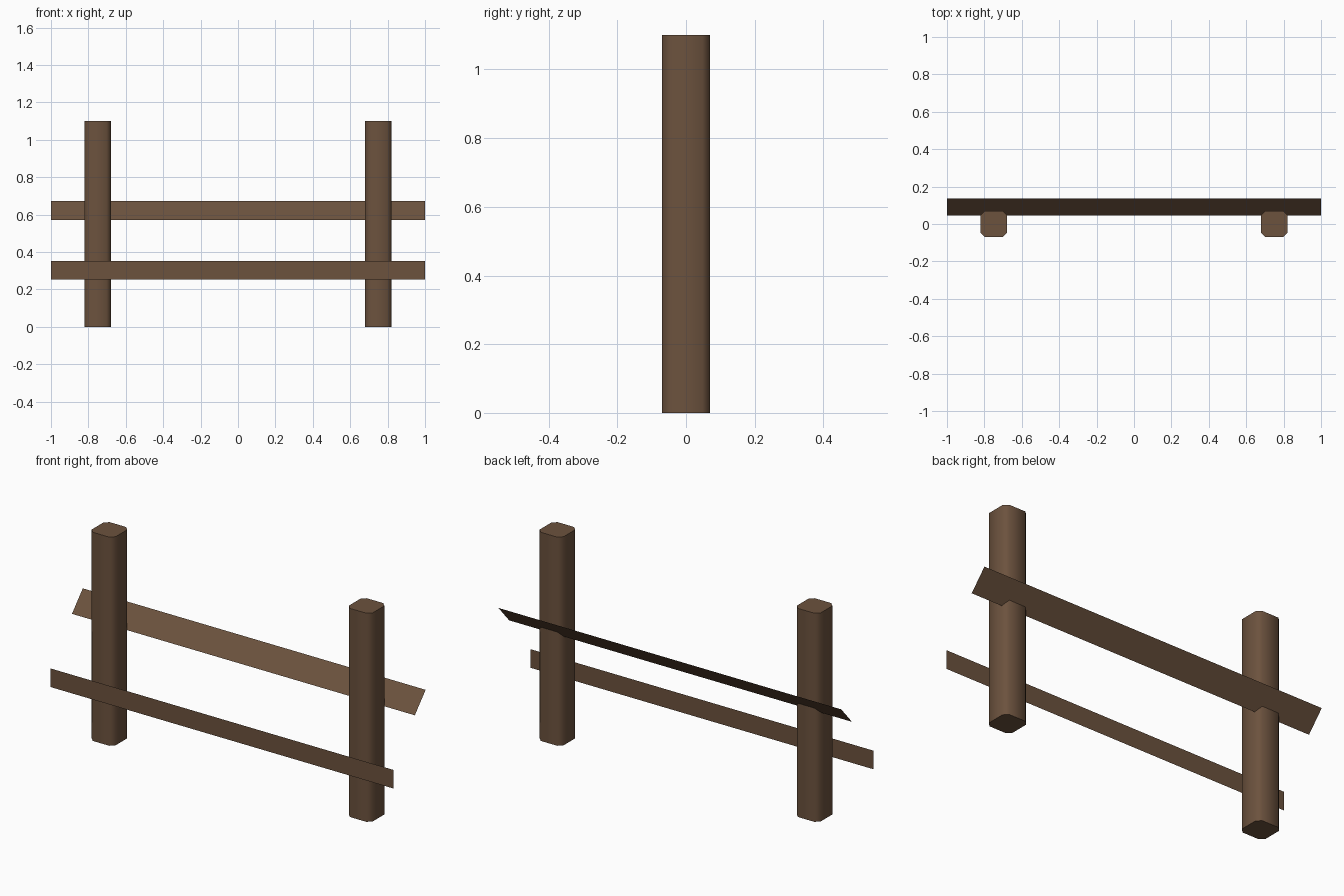
import bpy, bmesh
from math import radians

if "Cube" in bpy.data.objects:
    bpy.data.objects.remove(bpy.data.objects["Cube"])

wood = bpy.data.materials.new("dark_wood")
wood.diffuse_color = (0.15, 0.085, 0.048, 1)
wood.use_nodes = True
wood.node_tree.nodes["Principled BSDF"].inputs["Base Color"].default_value = wood.diffuse_color


def finish(name, bm):
    mesh = bpy.data.meshes.new(name)
    bm.to_mesh(mesh)
    bm.free()
    mesh.materials.append(wood)
    obj = bpy.data.objects.new(name, mesh)
    bpy.context.collection.objects.link(obj)
    bpy.ops.object.select_all(action='DESELECT')
    obj.select_set(True)
    bpy.context.view_layer.objects.active = obj
    bpy.ops.object.shade_smooth_by_angle(angle=radians(50))


# Square post with chamfered vertical corners
def post(name, x, half=0.07, cut=0.022, height=1.1):
    bm = bmesh.new()
    a, b = half, half - cut
    outline = [(b, -a), (a, -b), (a, b), (b, a), (-b, a), (-a, b), (-a, -b), (-b, -a)]
    base = bm.faces.new([bm.verts.new((x + px, py, 0)) for px, py in outline])
    ext = bmesh.ops.extrude_face_region(bm, geom=[base])
    top = [v for v in ext["geom"] if isinstance(v, bmesh.types.BMVert)]
    bmesh.ops.translate(bm, verts=top, vec=(0, 0, height))
    bmesh.ops.recalc_face_normals(bm, faces=bm.faces)
    finish(name, bm)


# Paper-thin rail in two segments, from its lower to its upper edge (y, z)
def rail(name, low, high):
    bm = bmesh.new()
    cols = [[bm.verts.new((x, *p)) for p in (low, high)] for x in (-1, 0, 1)]
    for c, d in zip(cols, cols[1:]):
        bm.faces.new((c[0], d[0], d[1], c[1]))
    finish(name, bm)


post("left_post", -0.75)
post("right_post", 0.75)
rail("upper_rail", (0.045, 0.572), (0.135, 0.672))
rail("lower_rail", (-0.133, 0.254), (-0.133, 0.352))
